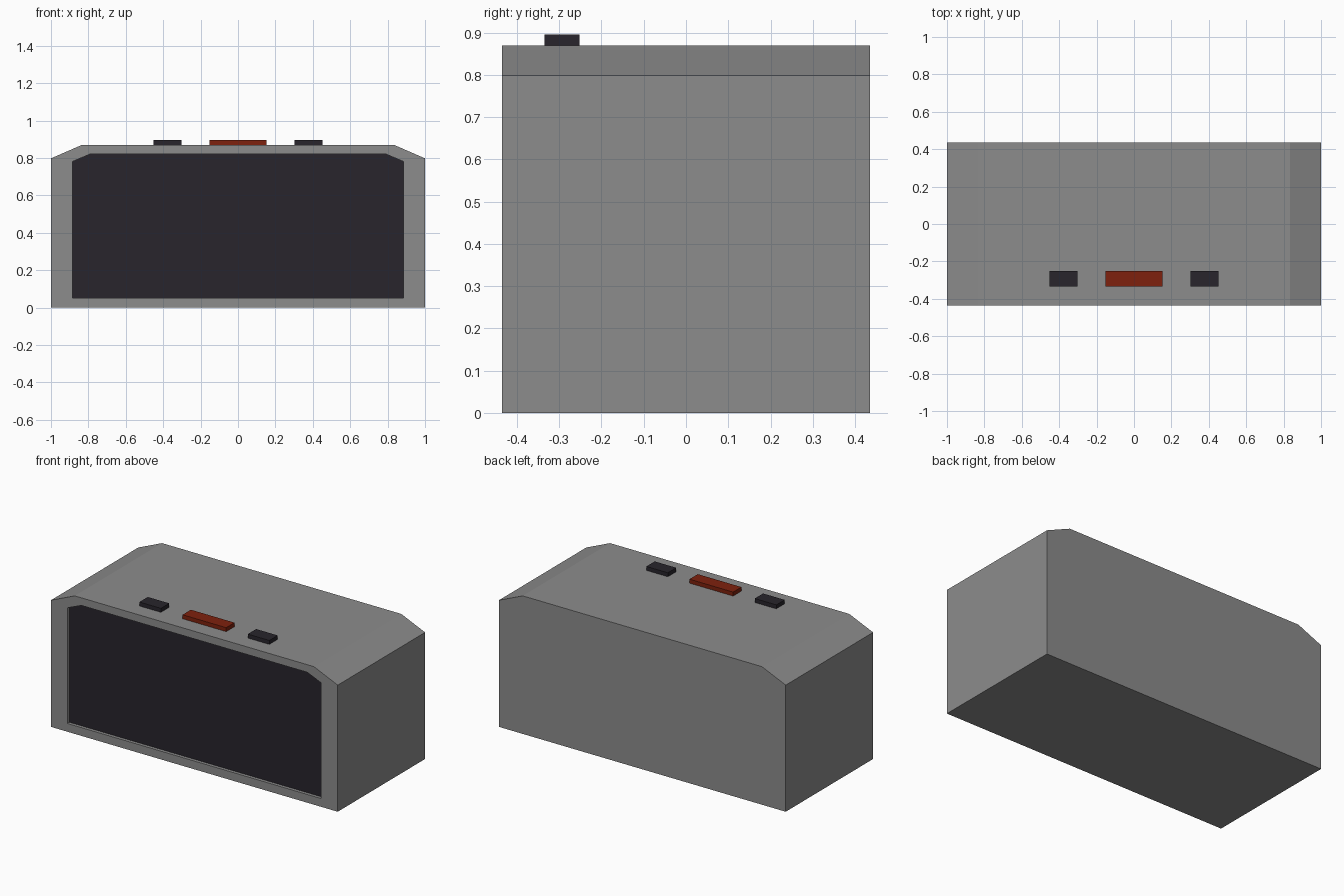
import bpy, bmesh

if "Cube" in bpy.data.objects:
    bpy.data.objects.remove(bpy.data.objects["Cube"])

W, D, H = 1.0, 0.435, 0.87          # half width, half depth, height
RECESS = 0.02


def material(name, rgb):
    m = bpy.data.materials.new(name)
    m.diffuse_color = (*rgb, 1)
    m.use_nodes = True
    m.node_tree.nodes["Principled BSDF"].inputs["Base Color"].default_value = m.diffuse_color
    return m


def outline(half, flat, bottom, shoulder, top):
    return [(-half, bottom), (half, bottom), (half, shoulder),
            (flat, top), (-flat, top), (-half, shoulder)]


def finish(name, bm, mat):
    bmesh.ops.recalc_face_normals(bm, faces=bm.faces)
    me = bpy.data.meshes.new(name)
    bm.to_mesh(me)
    bm.free()
    me.materials.append(mat)
    ob = bpy.data.objects.new(name, me)
    bpy.context.collection.objects.link(ob)
    return ob


def ring(bm, pts, y):
    return [bm.verts.new((x, y, z)) for x, z in pts]


def bridge(bm, a, b):
    for i in range(len(a)):
        j = (i + 1) % len(a)
        bm.faces.new((a[i], a[j], b[j], b[i]))


def box(name, x0, x1, y0, y1, z0, z1, mat):
    bm = bmesh.new()
    bmesh.ops.create_cube(bm, size=1)
    for v in bm.verts:
        v.co = (x1 if v.co.x > 0 else x0,
                y1 if v.co.y > 0 else y0,
                z1 if v.co.z > 0 else z0)
    return finish(name, bm, mat)


grey = material("grey", (0.262, 0.262, 0.262))
dark = material("charcoal", (0.021, 0.018, 0.025))
red = material("red", (0.21, 0.015, 0.004))

shell = outline(W, 0.834, 0, 0.798, H)
opening = outline(0.885, 0.788, 0.052, 0.781, 0.822)

# Cabinet: chamfered shell with a shallow recess in the front
bm = bmesh.new()
rings = [ring(bm, shell, D), ring(bm, shell, -D),
         ring(bm, opening, -D), ring(bm, opening, -D + RECESS + 0.01)]
for a, b in zip(rings, rings[1:]):
    bridge(bm, a, b)
bm.faces.new(rings[0])
bm.faces.new(rings[-1])
finish("cabinet", bm, grey)

# Speaker grille sitting in the recess
bm = bmesh.new()
front, back = (ring(bm, opening, -D + RECESS + d) for d in (0, 0.01))
bridge(bm, front, back)
bm.faces.new(front)
bm.faces.new(back)
finish("grille", bm, dark)

# Buttons along the front of the top
box("centre_button", -0.152, 0.152, -0.335, -0.252, H - 0.005, 0.895, red)
for side, x in (("left", -0.378), ("right", 0.378)):
    box(side + "_button", x - 0.075, x + 0.075, -0.335, -0.252, H - 0.005, 0.895, dark)
